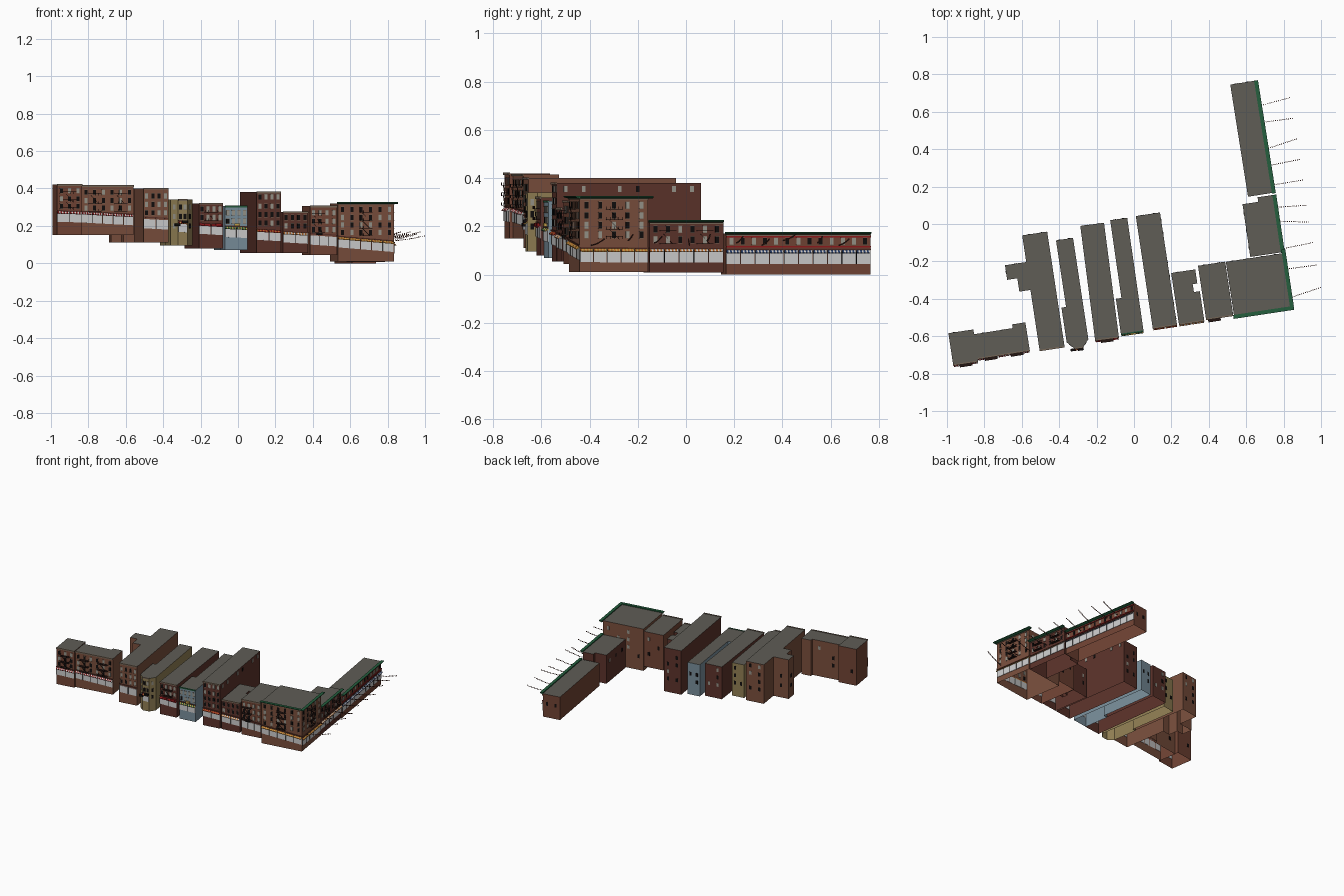
import bpy, bmesh, math, random
from mathutils import Vector

if "Cube" in bpy.data.objects:
    bpy.data.objects.remove(bpy.data.objects["Cube"])

random.seed(4)
# display colours, converted to linear when the material is made
PAL = {
    "brick": (.47, .31, .245), "rust": (.44, .27, .215), "maroon": (.36, .21, .18),
    "tan": (.56, .49, .33), "blue": (.47, .55, .60), "roof": (.375, .365, .34),
    "green": (.16, .37, .25), "leaf": (.16, .34, .24), "stone": (.46, .40, .34), "dark": (.09, .08, .08),
    "glass": (.58, .57, .53), "shop": (.76, .76, .75), "iron": (.16, .11, .10),
    "red": (.55, .12, .13), "white": (.84, .82, .80), "navy": (.18, .27, .45),
    "orange": (.74, .42, .18), "yellow": (.76, .62, .30),
}
MATS, BAGS = {}, {}


def mat(c):
    if c not in MATS:
        MATS[c] = bpy.data.materials.new(c)
        MATS[c].diffuse_color = (*[v ** 2.2 for v in PAL[c]], 1)
    return MATS[c]


def bag(name, colour):
    return BAGS.setdefault((name, colour), bmesh.new())


class Frame:
    """Wall frame: u along the wall, d outwards, z up."""
    def __init__(self, p, q):
        self.o, self.len = p, (q - p).length
        self.u = (q - p).normalized()
        self.n = Vector((self.u.y, -self.u.x))

    def at(self, u, d, z):
        w = self.o + self.u * u + self.n * d
        return (w.x, w.y, z)


def prism(bm, f, prof, u0, u1, rise=0.0, z_at=lambda u: 0.0):
    """Extrude a (d, z) profile from u0 to u1, optionally climbing."""
    a = [bm.verts.new(f.at(u0, d, z + z_at(u0))) for d, z in prof]
    b = [bm.verts.new(f.at(u1, d, z + rise + z_at(u1))) for d, z in prof]
    n = len(prof)
    for i in range(n):
        bm.faces.new((a[i], a[(i + 1) % n], b[(i + 1) % n], b[i]))
    bm.faces.new(a[::-1])
    bm.faces.new(b)


def box(bm, f, u0, u1, d0, d1, z0, z1, **kw):
    prism(bm, f, [(d0, z0), (d1, z0), (d1, z1), (d0, z1)], u0, u1, **kw)


def windows(name, f, rows, cols, w=.016, h=.026, keep=1.0):
    for z in rows:
        for i in range(cols):
            if random.random() > keep:
                continue
            u = f.len * (i + .5) / cols
            c = "dark" if random.random() < .6 else "glass"
            box(bag(name + "_windows", c), f, u - w / 2, u + w / 2, -.002, .0015, z - h / 2, z + h / 2)
            if keep == 1:
                for zz in (z - h / 2 - .002, z + h / 2):
                    box(bag(name + "_sills", "stone"), f, u - w * .55, u + w * .55, 0, .003, zz, zz + .002)


def fire_escape(name, f, rows, u, half=.034):
    bm, out = bag(name + "_fire_escape", "iron"), .02
    for k, z in enumerate(rows):
        z0 = z - .018
        box(bm, f, u - half, u + half, 0, out, z0, z0 + .0015)
        box(bm, f, u - half, u + half, out - .001, out, z0 + .012, z0 + .013)
        for i in range(5):
            x = u - half + (2 * half - .001) * i / 4
            box(bm, f, x, x + .001, out - .001, out, z0, z0 + .013)
        for x in (u - half, u + half - .001):
            box(bm, f, x, x + .001, 0, out, z0 + .012, z0 + .013)
        if k:
            drop = rows[k - 1] - z
            box(bm, f, u - half * .6, u + half * .6, .01, .014, z0 - .001, z0, rise=drop)


def shopfront(name, f, z0, z1, stripes, h=.05, sign="maroon"):
    """Shop panes, piers, sign band and striped awnings that follow the sloping street."""
    slope = lambda u: z0 + (z1 - z0) * u / f.len
    n = max(1, round(f.len / .058))
    step = f.len / n
    for i in range(n):
        a, b = i * step + .002, (i + 1) * step - .002
        box(bag(name + "_shop_panes", "shop"), f, a, b, -.002, .003, 0, h, z_at=slope)
        box(bag(name + "_shop_piers", "dark"), f, a - .002, a, 0, .004, 0, h, z_at=slope)
        m = 8
        for k in range(m if stripes else 0):
            s, e = a + (b - a) * k / m, a + (b - a) * (k + 1) / m
            prism(bag(name + "_awnings", stripes[k % 2]), f,
                  [(0, h - .001), (.013, h - .007), (.013, h - .004), (0, h + .007)], s, e, z_at=slope)
    box(bag(name + "_sign_band", sign), f, 0, f.len, 0, .005, h + .007, h + .013, z_at=slope)


def building(name, origin, pts, base, top, colour, ang=8.6, rows=(), cols=3, shop=None,
             stripes=None, escapes=(), cornice="stone", back=(2, 2), sides=()):
    c, s = math.cos(math.radians(ang)), math.sin(math.radians(ang))
    P = [Vector((origin[0] + u * c - v * s, origin[1] + u * s + v * c)) for u, v in pts]
    # open-bottomed walls and flat roof
    bm, rf = bag(name + "_walls", colour), bag(name + "_roof", "roof")
    for p, q in zip(P, P[1:] + P[:1]):
        bm.faces.new([bm.verts.new((*w, z)) for w, z in ((p, base), (q, base), (q, top), (p, top))])
    rf.faces.new([rf.verts.new((*p, top)) for p in P])
    # fronts: edge 0 and, for corner blocks, edge 1
    for k, ((za, zb), n) in enumerate(zip(shop, cols if isinstance(cols, tuple) else (cols,))):
        f = Frame(P[k], P[k + 1])
        windows(name, f, rows, n)
        shopfront(name, f, za, zb, stripes)
        for e in escapes:
            fire_escape(name, f, rows, e * f.len)
        if cornice == "green":
            prof = [(0, top - .004), (.012, top - .002), (.021, top + .002), (.021, top + .007), (0, top + .007)]
            prism(bag(name + "_cornice", "green"), f, prof, -.004, f.len + .02 * (len(shop) > 1))
            box(bag(name + "_frieze", "stone"), f, 0, f.len, 0, .004, top - .009, top - .005)
        else:
            box(bag(name + "_cornice", cornice), f, 0, f.len, -.002, .006, top - .006, top + .003)
    # sparse back windows, plus any side windows
    if back:
        f = Frame(P[back[0]], P[back[0] + 1])
        lo = base + .1
        windows(name, f, [lo + i * .055 for i in range(int((top - lo - .015) / .055) + 1)], back[1], keep=.6)
    for k, zs, n in sides:
        windows(name, Frame(P[k], P[(k + 1) % len(P)]), zs, n, keep=.9)


def rect(w, d):
    return [(0, 0), (w, 0), (w, d), (0, d)]


RW = ("red", "white")
# west end pair
building("west_end_block", (-.967, -.752), rect(.135, .17), .15, .42, "rust", rows=(.305, .345, .388), cols=3,
         shop=[(.222, .218)], stripes=RW, escapes=(.5,))
building("west_block", (-.836, -.718), [(0, 0), (.282, 0), (.282, .15), (.21, .15), (.21, .13), (0, .13)],
         .15, .415, "brick", ang=9, rows=(.295, .335, .38), cols=6, shop=[(.218, .203)], stripes=RW,
         escapes=(.25, .75), back=(4, 2))
# long tenements
building("stepped_tenement", (-.505, -.674), [(0, 0), (.135, 0), (.135, .62), (0, .62), (0, .476), (-.115, .476),
         (-.115, .397), (-.06, .397), (-.06, .325), (0, .325)], .11, .40, "brick", rows=(.27, .315, .36), cols=4,
         shop=[(.187, .18)], sides=((5, (.2, .27, .34), 1), (4, (.2, .27, .34), 1)))
building("tan_bay_tenement", (-.358, -.645), [(.035, -.025), (.085, -.025), (.117, .012), (.117, .56), (.025, .56),
         (.025, .2), (0, .2), (0, .012)], .095, .34, "tan", rows=(.25, .30), cols=2, shop=[(.168, .165)],
         stripes=("red", "yellow"), back=(3, 2),
         sides=((7, (.2, .25, .30), 1), (1, (.2, .25, .30), 1)))
building("dark_tenement", (-.208, -.62), rect(.128, .615), .08, .32, "maroon", ang=7.4, rows=(.245, .29), cols=4,
         shop=[(.158, .15)], stripes=("red", "red"), escapes=(.5,))
building("blue_tenement", (-.07, -.588), [(0, 0), (.122, 0), (.122, .61), (.03, .61), (.03, .19), (0, .19)],
         .07, .305, "blue", ang=8.2, rows=(.225, .27), cols=4, shop=[(.14, .135)], stripes=("green", "yellow"),
         cornice="leaf")
building("tall_tenement", (.1, -.556), rect(.131, .605), .055, .38, "maroon", rows=(.215, .26, .305, .355), cols=4,
         shop=[(.125, .118)], stripes=("orange", "red"), sides=((1, (.355,), 8),))
# low pair beside the corner
building("low_block", (.24, -.535), [(0, 0), (.137, 0), (.137, .157), (.105, .157), (.105, .2), (.13, .2),
         (.13, .276), (0, .276)], .055, .275, "maroon", rows=(.2, .245), cols=4, shop=[(.112, .104)],
         stripes=("orange", "white"), back=(6, 2))
building("mid_block", (.385, -.508), rect(.147, .288), .045, .305, "rust", rows=(.18, .225, .27), cols=4,
         shop=[(.1, .09)], stripes=None, escapes=(.3,))
# corner block with two shop fronts
building("corner_block", (.534, -.486), rect(.303, .287), .01, .32, "brick", rows=(.165, .205, .245, .288),
         cols=(6, 5), shop=[(.085, .06), (.052, .05)], stripes=("orange", "yellow"), escapes=(.5,),
         cornice="green", back=(2, 4))
# side wing, facing east
building("wing_middle", (.785, -.152), [(0, 0), (.31, 0), (.31, .08), (.285, .08), (.285, .165), (0, .165)],
         .008, .22, "maroon", ang=98.4, rows=(.145, .188), cols=6, shop=[(.05, .05)], stripes=("orange", "white"),
         escapes=(.25, .75), cornice="green", back=(4, 3))
building("wing_end", (.737, .166), rect(.607, .129), 0, .17, "rust", ang=99, rows=(.138,), cols=13,
         shop=[(.045, .045)], stripes=("navy", "white"), cornice="green", back=None, sides=((1, (.1,), 2),))

# red trim bands along the wing end
trim = Frame(Vector((.737, .166)), Vector((.642, .766)))
for z in (.113, .155):
    box(bag("wing_end_trim", "red"), trim, 0, trim.len, 0, .006, z, z + .005)

# projecting vertical signs on the narrow shops
for i, (x, y, z, c) in enumerate([(-.34, -.668, .2, "dark"), (-.18, -.616, .2, "red"), (-.12, -.608, .2, "red"),
                                  (-.02, -.58, .2, "yellow"), (.42, -.503, .15, "dark"), (-.3, -.665, .215, "dark")]):
    f = Frame(Vector((x, y)), Vector((x + .03, y + .0045)))
    box(bag("hanging_signs", c), f, 0, .03, 0, .014, z, z + .014)

# lantern strings reaching out over the street from the wing
lights = bag("lantern_strings", "maroon")
ys = (.635, .545, .405, .315, .21, .09, .015, -.13, -.24, -.39)
dys = (.04, .02, .05, .03, .025, .01, -.005, .03, .02, .05)
for k, (y, dy) in enumerate(zip(ys, dys)):
    x = .855 - .16 * (y + .444)
    f = Frame(Vector((x, y)), Vector((x + .15, y + dy)))
    for i in range(16):
        t = i / 15
        z = .122 + .01 * (k % 3) + .025 * t - .015 * t * (1 - t)
        u = f.len * t
        box(lights, f, u - .0025, u + .0025, -.0025, .0025, z - .0025, z + .0025)

# turn every collected part into one object
for (name, colour), bm in BAGS.items():
    if name.endswith(("_walls", "_roof")):
        bmesh.ops.remove_doubles(bm, verts=bm.verts, dist=1e-5)
    else:
        bmesh.ops.recalc_face_normals(bm, faces=bm.faces)
    me = bpy.data.meshes.new(name)
    bm.to_mesh(me)
    bm.free()
    me.materials.append(mat(colour))
    bpy.context.collection.objects.link(bpy.data.objects.new(name, me))

for m in bpy.data.materials:
    if m.users and not m.is_grease_pencil:
        m.use_nodes = True
        m.node_tree.nodes["Principled BSDF"].inputs["Base Color"].default_value = m.diffuse_color
